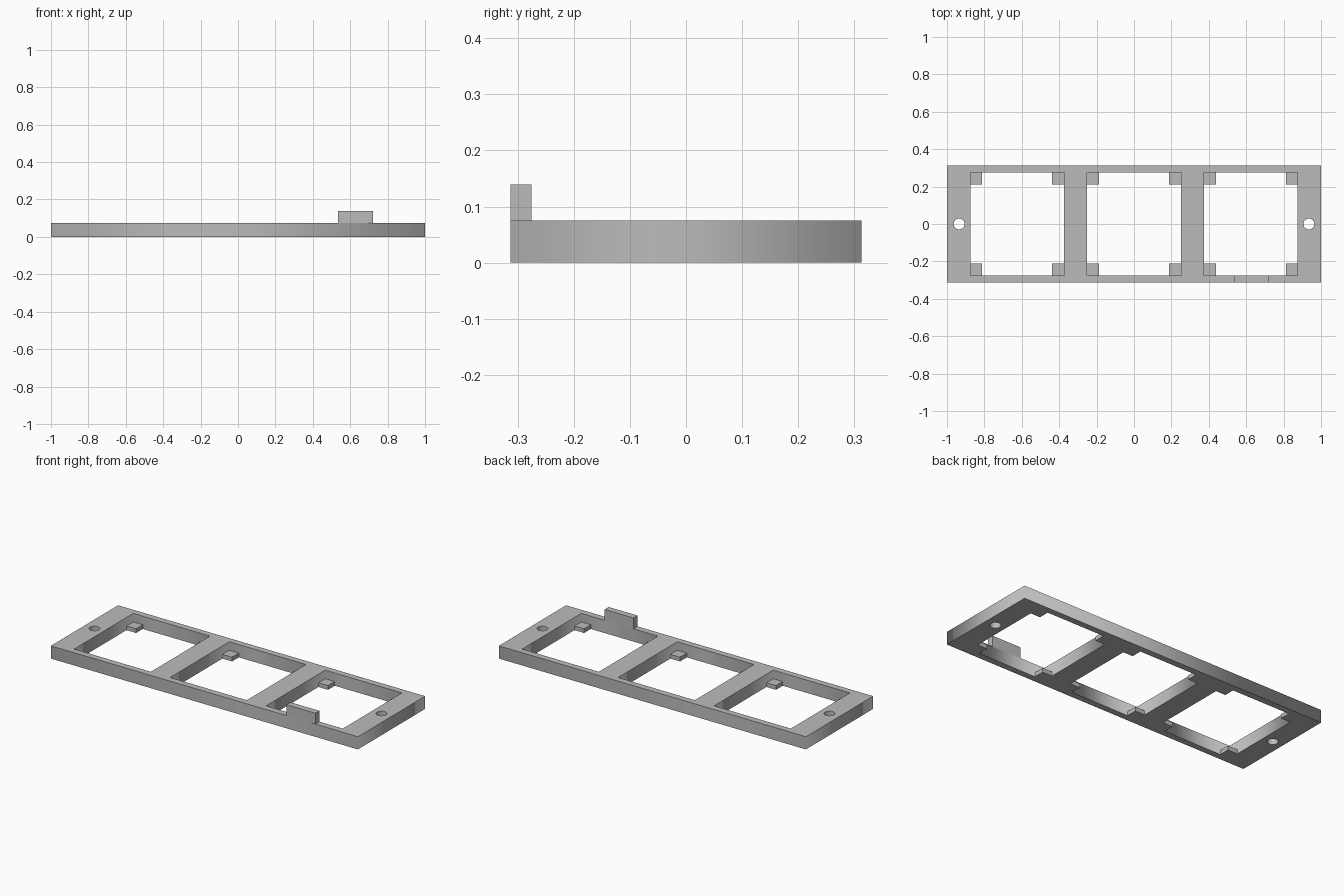
import bpy
import math

cube = bpy.data.objects.get("Cube")
if cube:
    bpy.data.objects.remove(cube, do_unlink=True)

LENGTH, DEPTH, HEIGHT = 2.0, 0.625, 0.075
WINDOW_X, WINDOW_Y = 0.25, 0.275      # half sizes of each opening
PITCH = 0.625                         # spacing of the openings
LUG, LUG_HEIGHT = 0.0625, 0.025
HOLE_X, HOLE_RADIUS = 0.935, 0.029

grey = bpy.data.materials.new("plain grey")
grey.use_nodes = True
grey.diffuse_color = (0.5, 0.5, 0.5, 1)
grey.node_tree.nodes["Principled BSDF"].inputs["Base Color"].default_value = (0.5, 0.5, 0.5, 1)


def box(name, x0, x1, y0, y1, z0, z1):
    bpy.ops.mesh.primitive_cube_add(size=1, location=((x0 + x1) / 2, (y0 + y1) / 2, (z0 + z1) / 2))
    ob = bpy.context.object
    ob.name = name
    ob.scale = (x1 - x0, y1 - y0, z1 - z0)
    bpy.ops.object.transform_apply(location=False, rotation=False, scale=True)
    ob.data.materials.append(grey)
    return ob


def outline(curve, points):
    spline = curve.splines.new('POLY')
    spline.points.add(len(points) - 1)
    for p, (x, y) in zip(spline.points, points):
        p.co = (x, y, 0, 1)
    spline.use_cyclic_u = True


def rectangle(cx, hx, hy):
    return [(cx - hx, -hy), (cx + hx, -hy), (cx + hx, hy), (cx - hx, hy)]


# Frame: one outline with three openings and two screw holes, extruded
curve = bpy.data.curves.new("frame", 'CURVE')
curve.dimensions = '2D'
curve.fill_mode = 'BOTH'
curve.extrude = HEIGHT / 2
outline(curve, rectangle(0, LENGTH / 2, DEPTH / 2))
for i in (-1, 0, 1):
    outline(curve, rectangle(i * PITCH, WINDOW_X, WINDOW_Y))
for side in (-1, 1):
    angles = [math.tau * k / 32 for k in range(32)]
    outline(curve, [(side * HOLE_X + HOLE_RADIUS * math.cos(a), HOLE_RADIUS * math.sin(a)) for a in angles])
frame = bpy.data.objects.new("frame", curve)
bpy.context.collection.objects.link(frame)
frame.location.z = HEIGHT / 2
curve.materials.append(grey)
bpy.ops.object.select_all(action='DESELECT')
frame.select_set(True)
bpy.context.view_layer.objects.active = frame
bpy.ops.object.convert(target='MESH')

# Support lugs in the bottom corners of every opening
for i, place in zip((-1, 0, 1), ("right", "middle", "left")):
    for sx in (-1, 1):
        for sy, end in ((-1, "front"), (1, "back")):
            xs = sorted((i * PITCH + sx * WINDOW_X, i * PITCH + sx * (WINDOW_X - LUG)))
            ys = sorted((sy * WINDOW_Y, sy * (WINDOW_Y - LUG)))
            box(f"{place}_{end}_lug", *xs, *ys, 0, LUG_HEIGHT)

# Upright tab on the front rail
box("front_tab", 0.535, 0.7225, -DEPTH / 2, -WINDOW_Y, HEIGHT, 0.139)
